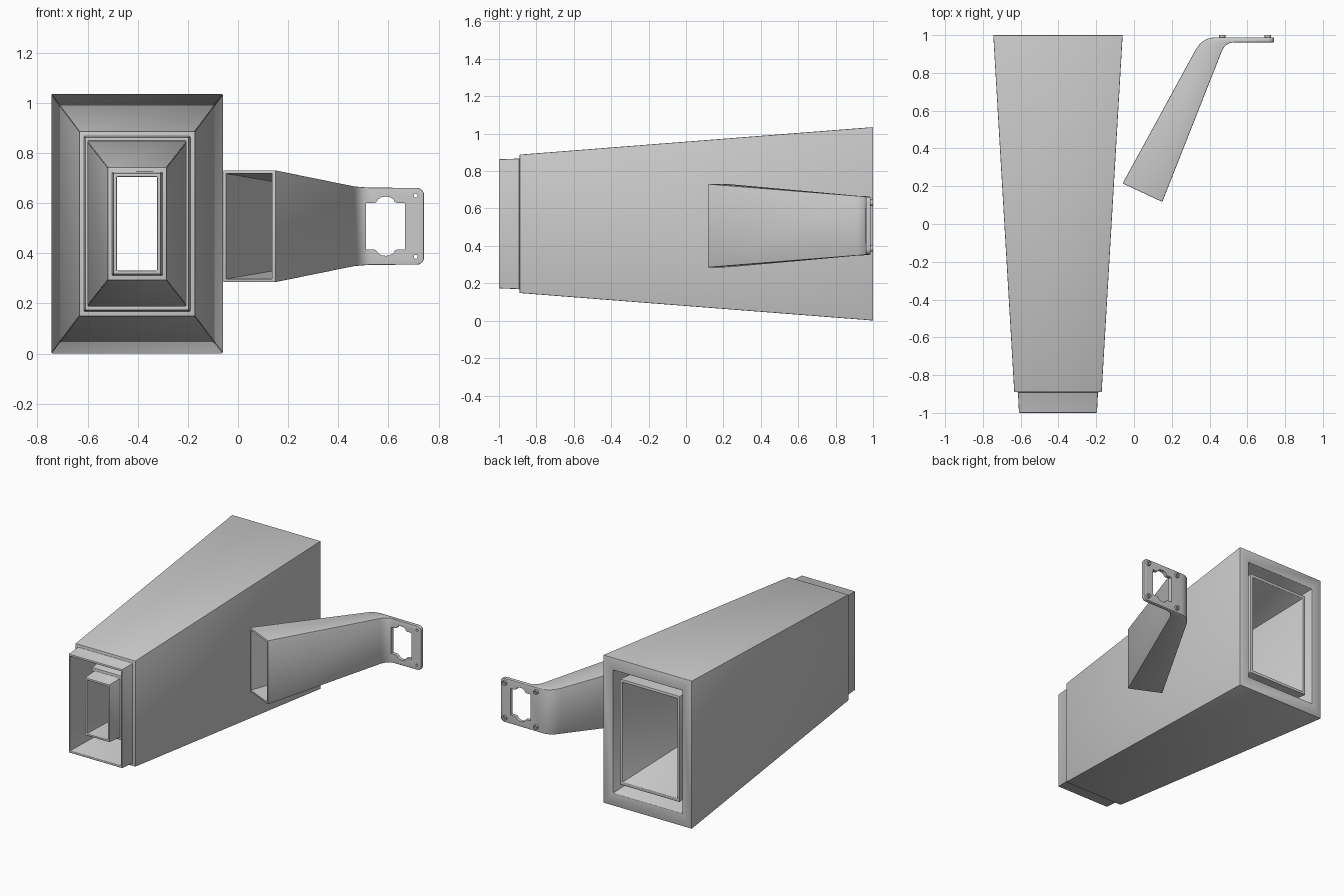
import bpy, bmesh, math
from mathutils import Vector

if "Cube" in bpy.data.objects:
    bpy.data.objects.remove(bpy.data.objects["Cube"])

CX, CZ = -0.4025, 0.518      # axis of the nested horn sections
BZ = 0.508                   # mid height of the side bracket


def add_object(name, bm):
    bmesh.ops.recalc_face_normals(bm, faces=bm.faces)
    me = bpy.data.meshes.new(name)
    bm.to_mesh(me)
    bm.free()
    ob = bpy.data.objects.new(name, me)
    bpy.context.collection.objects.link(ob)
    return ob


def loft(bm, rings, closed=False):
    """Join equal-length rings of points; cap the ends unless closed."""
    vs = [[bm.verts.new(p) for p in r] for r in rings]
    n = len(vs[0])
    for i in range(len(vs) if closed else len(vs) - 1):
        a, b = vs[i], vs[(i + 1) % len(vs)]
        for k in range(n):
            bm.faces.new((a[k], a[(k + 1) % n], b[(k + 1) % n], b[k]))
    if not closed:
        bm.faces.new(vs[0])
        bm.faces.new(vs[-1])


def finish(ob):
    """Apply modifiers and smooth only the soft edges."""
    bpy.ops.object.select_all(action='DESELECT')
    ob.select_set(True)
    bpy.context.view_layer.objects.active = ob
    bpy.ops.object.convert(target='MESH')
    bpy.ops.object.shade_smooth_by_angle(angle=math.radians(35))


def bevel(ob, width):
    m = ob.modifiers.new("bevel", 'BEVEL')
    m.width, m.segments = width, 2
    m.limit_method, m.angle_limit = 'ANGLE', math.radians(40)


def cut(ob, cutter):
    cutter.hide_render = True
    cutter.hide_viewport = False
    m = ob.modifiers.new("cut", 'BOOLEAN')
    m.operation, m.solver, m.object = 'DIFFERENCE', 'EXACT', cutter


# Horn sections: hollow tapered boxes with a stepped neck (y, half x, half z)
def horn(name, profile):
    bm = bmesh.new()
    loft(bm, [[(CX + sx * hx, y, CZ + sz * hz)
               for sx, sz in ((-1, -1), (1, -1), (1, 1), (-1, 1))]
              for y, hx, hz in profile], closed=True)
    ob = add_object(name, bm)
    bevel(ob, 0.004)
    finish(ob)


horn("outer_section", [(1, .3425, .517), (-.89, .2315, .37), (-.89, .212, .349),
                       (-1, .2065, .345), (-1, .195, .33), (1, .268, .43)])
horn("inner_section", [(.975, .2315, .37), (-.87, .1175, .225), (-.87, .1, .207),
                       (-.98, .0945, .201), (-.98, .08, .187), (.975, .212, .349)])


# Side bracket: stations of (left point, right point, half height) seen from above
def station_ring(l, r, h):
    return [(l[0], l[1], BZ - h), (r[0], r[1], BZ - h),
            (r[0], r[1], BZ + h), (l[0], l[1], BZ + h)]


def bend(a, c, b, t):
    a, b, c = Vector(a), Vector(b), Vector(c)
    return a * (1 - t) ** 2 + c * 2 * t * (1 - t) + b * t * t


stations = [((-.06, .215), (.15, .117), .2235)]
for i in range(8):
    t = i / 7
    stations.append((bend((.322, .915), (.361, .987), (.425, .987), t),
                     bend((.463, .91), (.4835, .962), (.535, .962), t),
                     .160 - .006 * t))
stations.append(((.742, .987), (.742, .962), .153))

bm = bmesh.new()
loft(bm, [station_ring(*s) for s in stations])
bm.edges.ensure_lookup_table()
corners = [e for e in bm.edges if all(v.co.x > .74 for v in e.verts)
           and abs(e.verts[0].co.z - e.verts[1].co.z) < 1e-4]
bmesh.ops.bevel(bm, geom=corners, offset=.028, segments=5, profile=.5,
                affect='EDGES')
bracket = add_object("side_bracket", bm)
bevel(bracket, 0.004)

# Hollow of the bracket arm
bm = bmesh.new()
loft(bm, [station_ring((-.059, .187), (.127, .100), .212),
          station_ring((.325, .885), (.435, .885), .147)])
hollow = add_object("hollow_cutter", bm)

# Window in the mounting plate: rectangle with a round bump above and below
q = [(.078, .0925), (.045, .0925), (.036, .097), (.03, .108), (.016, .116), (0, .118)]
top = q + [(-x, z) for x, z in reversed(q[:-1])]
outline = top + [(-x, -z) for x, z in top]
bm = bmesh.new()
loft(bm, [[(.589 + x, y, BZ + z) for x, z in outline] for y in (.93, 1.02)])
window = add_object("window_cutter", bm)


def circle(x, z, r, y, n=16):
    return [(x + r * math.cos(k * math.tau / n), y, z + r * math.sin(k * math.tau / n))
            for k in range(n)]


cutters = [hollow, window]
for sz in (-1, 1):
    z = BZ + sz * .122
    # Screw hole through the free end of the plate
    bm = bmesh.new()
    loft(bm, [circle(.709, z, .008, y) for y in (.93, 1.02)])
    cutters.append(add_object("screw_hole_cutter", bm))
    # Collars on the back of the plate
    for x in (.467, .709):
        bm = bmesh.new()
        loft(bm, [circle(x, z, r, y) for r, y in
                  ((.017, .984), (.017, 1), (.008, 1), (.008, .984))], closed=True)
        finish(add_object("screw_collar", bm))

for c in cutters:
    cut(bracket, c)
finish(bracket)
for c in cutters:
    bpy.data.objects.remove(c)
